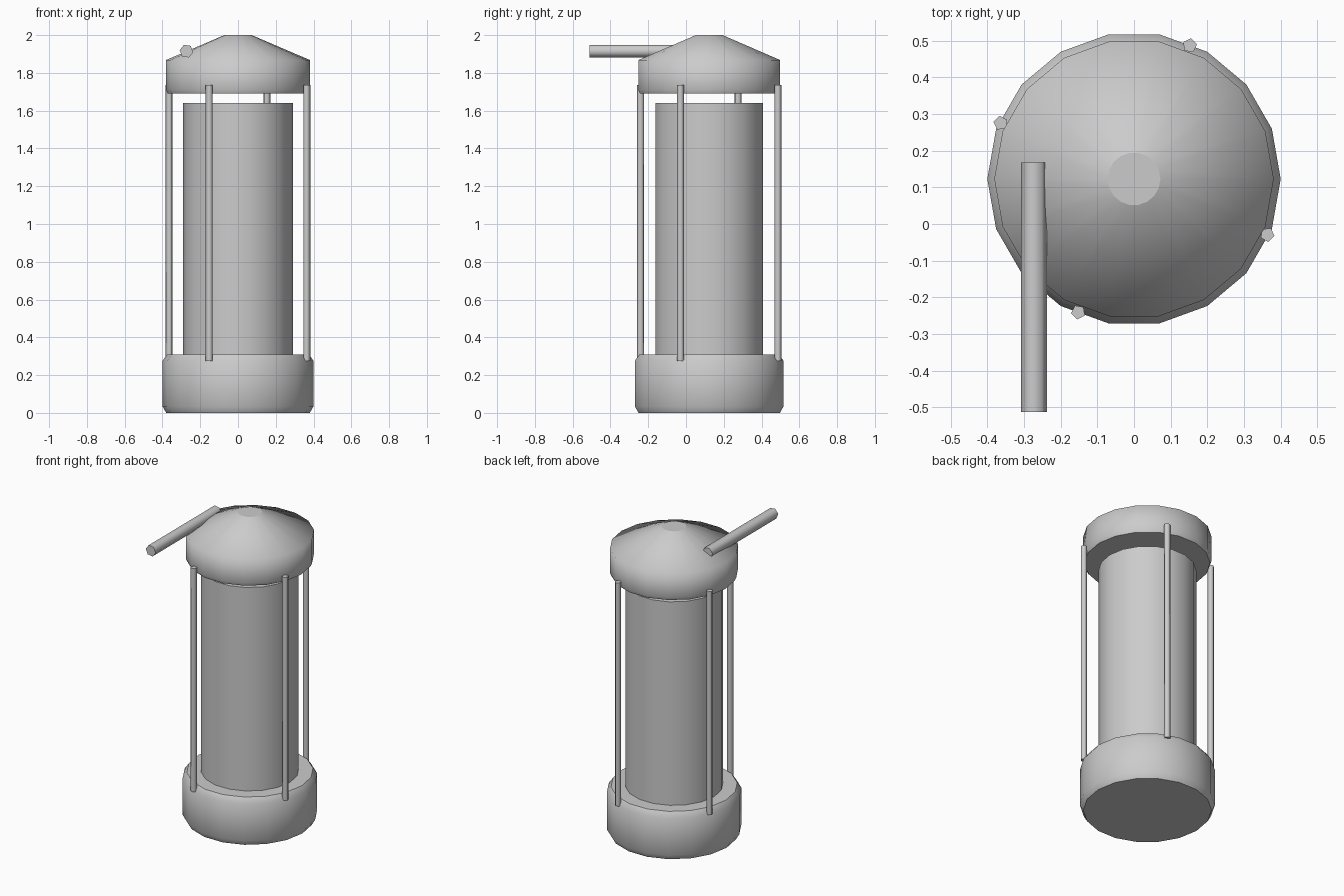
import bpy, bmesh
from math import cos, sin, pi, radians
from mathutils import Matrix

if "Cube" in bpy.data.objects:
    bpy.data.objects.remove(bpy.data.objects["Cube"])

CY = 0.123  # lantern axis in y


def lathe(name, profile, sides, start=0.0, matrix=Matrix()):
    """Revolve (radius, height) pairs, cap both ends; sides smooth, cap rims sharp."""
    bm = bmesh.new()
    rings = []
    for r, z in profile:
        rings.append([bm.verts.new((r * cos(start + 2 * pi * i / sides),
                                    r * sin(start + 2 * pi * i / sides), z))
                      for i in range(sides)])
    for a, b in zip(rings, rings[1:]):
        for i in range(sides):
            j = (i + 1) % sides
            bm.faces.new((a[i], a[j], b[j], b[i])).smooth = True
    for cap in (bm.faces.new(rings[0][::-1]), bm.faces.new(rings[-1])):
        for e in cap.edges:
            e.smooth = False
    bm.transform(matrix)
    bm.normal_update()
    me = bpy.data.meshes.new(name)
    bm.to_mesh(me)
    bm.free()
    ob = bpy.data.objects.new(name, me)
    bpy.context.collection.objects.link(ob)
    return ob


axis = Matrix.Translation((0, CY, 0))

# Base with softened rims
lathe("base", [(0.38, 0), (0.4, 0.035), (0.4, 0.275), (0.375, 0.31)], 18, matrix=axis)

# Glass body
lathe("glass_body", [(0.29, 0.30), (0.29, 1.64)], 18, matrix=axis)

# Conical roof
lathe("roof", [(0.372, 1.69), (0.381, 1.71), (0.381, 1.868), (0.072, 2.0)], 18, matrix=axis)

# Four rods around the rim
for k in range(4):
    a = radians(67.3 + 90 * k)
    pos = Matrix.Translation((0.394 * cos(a), CY + 0.394 * sin(a), 0))
    lathe(f"rod_{k + 1}", [(0.02, 0.275), (0.02, 1.735)], 5,
          start=radians(8 + 90 * k), matrix=pos)

# Hexagonal handle pointing forward
lathe("handle", [(0.036, -0.167), (0.036, 0.512)], 6, start=radians(-8),
      matrix=Matrix.Translation((-0.273, 0, 1.915)) @ Matrix.Rotation(pi / 2, 4, 'X'))
